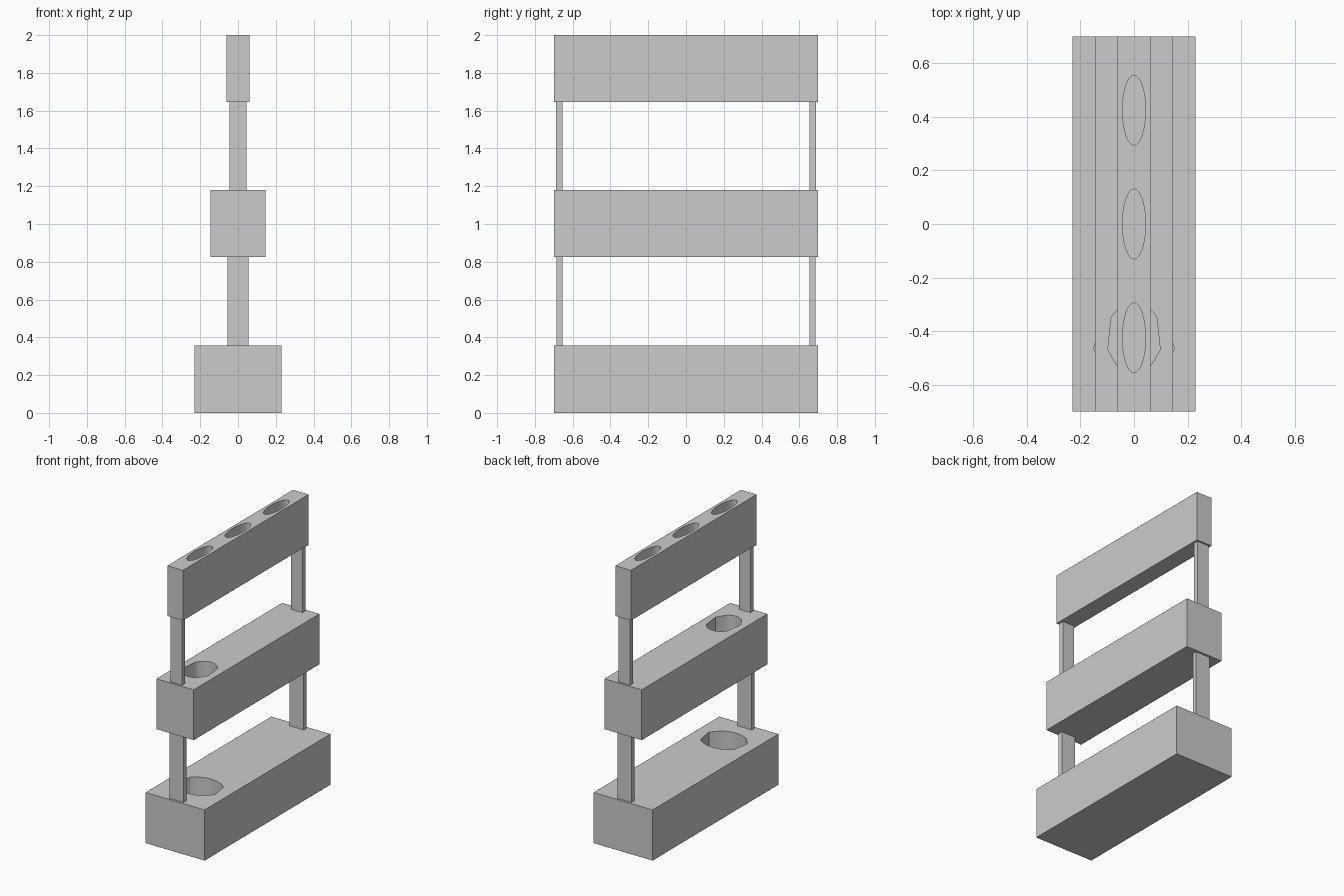
import bpy, bmesh, math

if "Cube" in bpy.data.objects:
    bpy.data.objects.remove(bpy.data.objects["Cube"])

HALF_LEN = 0.70
DEPTH = 0.25
HOLE_RY = 0.13


def box(name, x, y0, y1, z0, z1):
    bm = bmesh.new()
    bmesh.ops.create_cube(bm, size=1)
    for v in bm.verts:
        v.co.x *= 2 * x
        v.co.y = y0 if v.co.y < 0 else y1
        v.co.z = z0 if v.co.z < 0 else z1
    return finish(name, bm)


def finish(name, bm):
    mesh = bpy.data.meshes.new(name)
    bm.to_mesh(mesh)
    bm.free()
    obj = bpy.data.objects.new(name, mesh)
    bpy.context.collection.objects.link(obj)
    return obj


def angles(coarse):
    full = [i * 360 / 48 for i in range(48)]
    if not coarse:
        return full
    # the lower sockets have faceted flanks and rounded ends
    right = [-52.5, -20, 35]
    left = [145, 200, 232.5]
    ends = [a for a in full if 37 < a < 143 or 234 < a < 306]
    return sorted([a % 360 for a in right + left + ends])


def cut_sockets(obj, rx, centres, top, coarse):
    bm = bmesh.new()
    for cy in centres:
        ring = [bm.verts.new((rx * math.cos(math.radians(a)),
                              cy + HOLE_RY * math.sin(math.radians(a)),
                              top - DEPTH)) for a in angles(coarse)]
        face = bm.faces.new(ring)
        ext = bmesh.ops.extrude_face_region(bm, geom=[face], use_keep_orig=True)
        verts = [g for g in ext["geom"] if isinstance(g, bmesh.types.BMVert)]
        bmesh.ops.translate(bm, vec=(0, 0, DEPTH + 0.05), verts=verts)
    bmesh.ops.recalc_face_normals(bm, faces=bm.faces)
    cutter = finish("socket_cutter", bm)
    cutter.hide_render = True
    mod = obj.modifiers.new("sockets", 'BOOLEAN')
    mod.operation = 'DIFFERENCE'
    mod.solver = 'EXACT'
    mod.object = cutter
    bpy.ops.object.select_all(action='DESELECT')
    obj.select_set(True)
    bpy.context.view_layer.objects.active = obj
    bpy.ops.object.modifier_apply(modifier=mod.name)
    bpy.data.objects.remove(cutter, do_unlink=True)
    bpy.ops.object.shade_smooth_by_angle(angle=math.radians(35))


# three stacked blocks: half width, bottom, top, socket half width, socket centres
tiers = [
    ("bottom_block", 0.23, 0.0, 0.357, 0.16, [-0.425], True),
    ("middle_block", 0.145, 0.826, 1.181, 0.104, [-0.425], True),
    ("top_block", 0.061, 1.646, 2.0, 0.043, [-0.425, 0, 0.425], False),
]
for name, hw, z0, z1, rx, centres, coarse in tiers:
    block = box(name, hw, -HALF_LEN, HALF_LEN, z0, z1)
    cut_sockets(block, rx, centres, z1, coarse)

# end posts between the blocks
for side, s in (("front", -1), ("back", 1)):
    for level, hw, inner, outer, z0, z1 in (
            ("lower", 0.055, 0.653, 0.685, 0.357, 0.826),
            ("upper", 0.045, 0.653, 0.688, 1.181, 1.646)):
        y0, y1 = sorted((s * inner, s * outer))
        box(f"{level}_{side}_post", hw, y0, y1, z0, z1)
